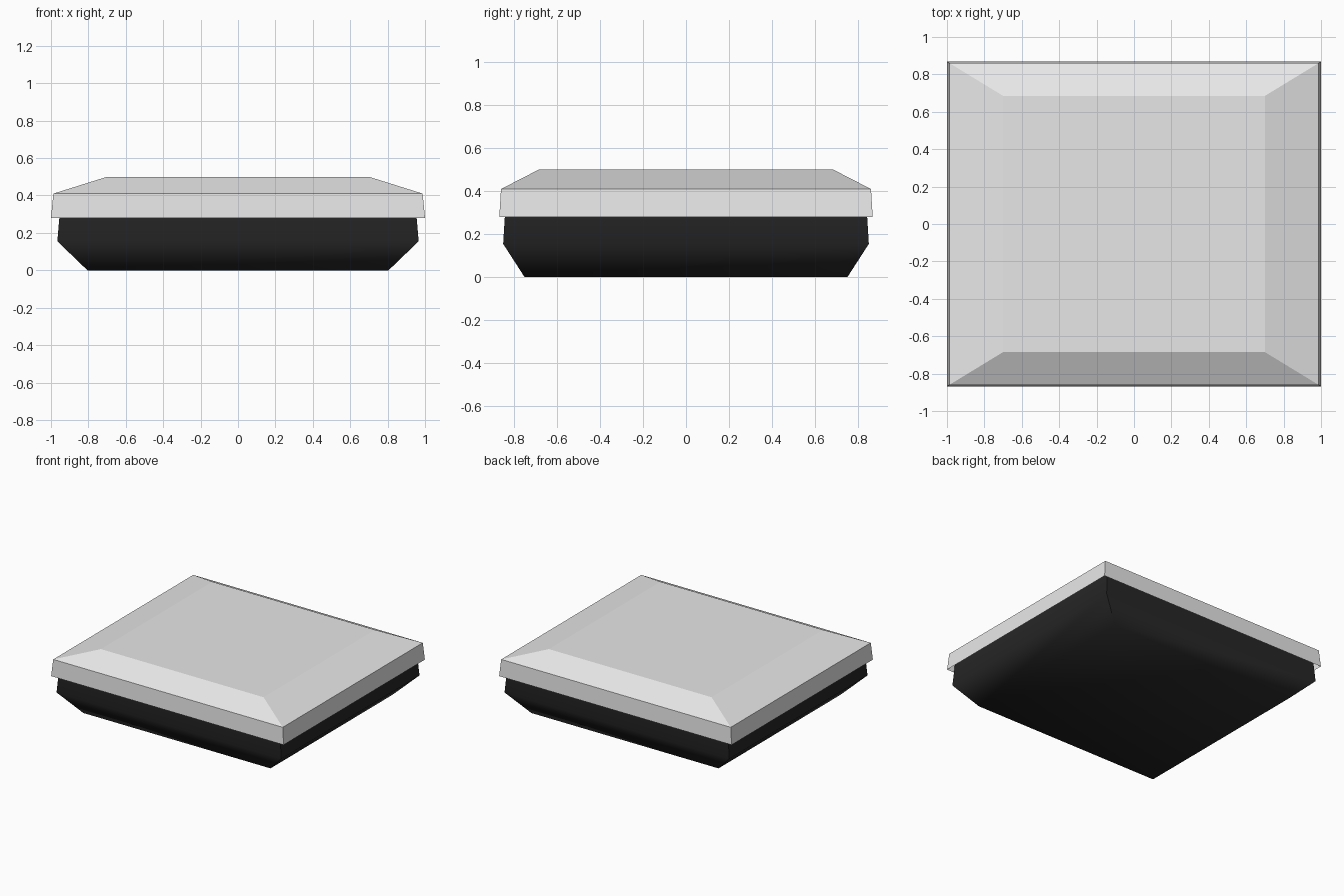
import bpy, bmesh, math

if "Cube" in bpy.data.objects:
    bpy.data.objects.remove(bpy.data.objects["Cube"])


def material(name, v):
    m = bpy.data.materials.new(name)
    m.diffuse_color = (v, v, v, 1)
    m.use_nodes = True
    m.node_tree.nodes["Principled BSDF"].inputs["Base Color"].default_value = m.diffuse_color
    return m


def loft(name, sections, mat, cap_first=False, cap_last=False):
    """Join rectangular sections (half x, half y, z), listed bottom to top."""
    bm = bmesh.new()
    rings = [[bm.verts.new((sx * x, sy * y, z))
              for sx, sy in ((-1, -1), (1, -1), (1, 1), (-1, 1))]
             for x, y, z in sections]
    for a, b in zip(rings, rings[1:]):
        for i in range(4):
            j = (i + 1) % 4
            bm.faces.new((a[i], a[j], b[j], b[i]))
    if cap_first:
        bm.faces.new(rings[0][::-1])
    if cap_last:
        bm.faces.new(rings[-1])
    mesh = bpy.data.meshes.new(name)
    bm.to_mesh(mesh)
    bm.free()
    mesh.materials.append(mat)
    ob = bpy.data.objects.new(name, mesh)
    bpy.context.collection.objects.link(ob)
    return ob


# Black tray: flat base, flared lower wall, upper wall running up inside the lid
tray = loft("tray", [(0.805, 0.75, 0), (0.966, 0.85, 0.155), (0.945, 0.835, 0.40)],
            material("black plastic", 0.02), cap_first=True)
bpy.context.view_layer.objects.active = tray
tray.select_set(True)
bpy.ops.object.shade_smooth_by_angle(angle=math.radians(60))

# Grey lid: open-bottomed shell with a skirt and a sloped, flat top
loft("lid", [(1.0, 0.868, 0.28), (0.987, 0.86, 0.41), (0.70, 0.685, 0.50)],
     material("pale grey plastic", 0.8), cap_last=True)
